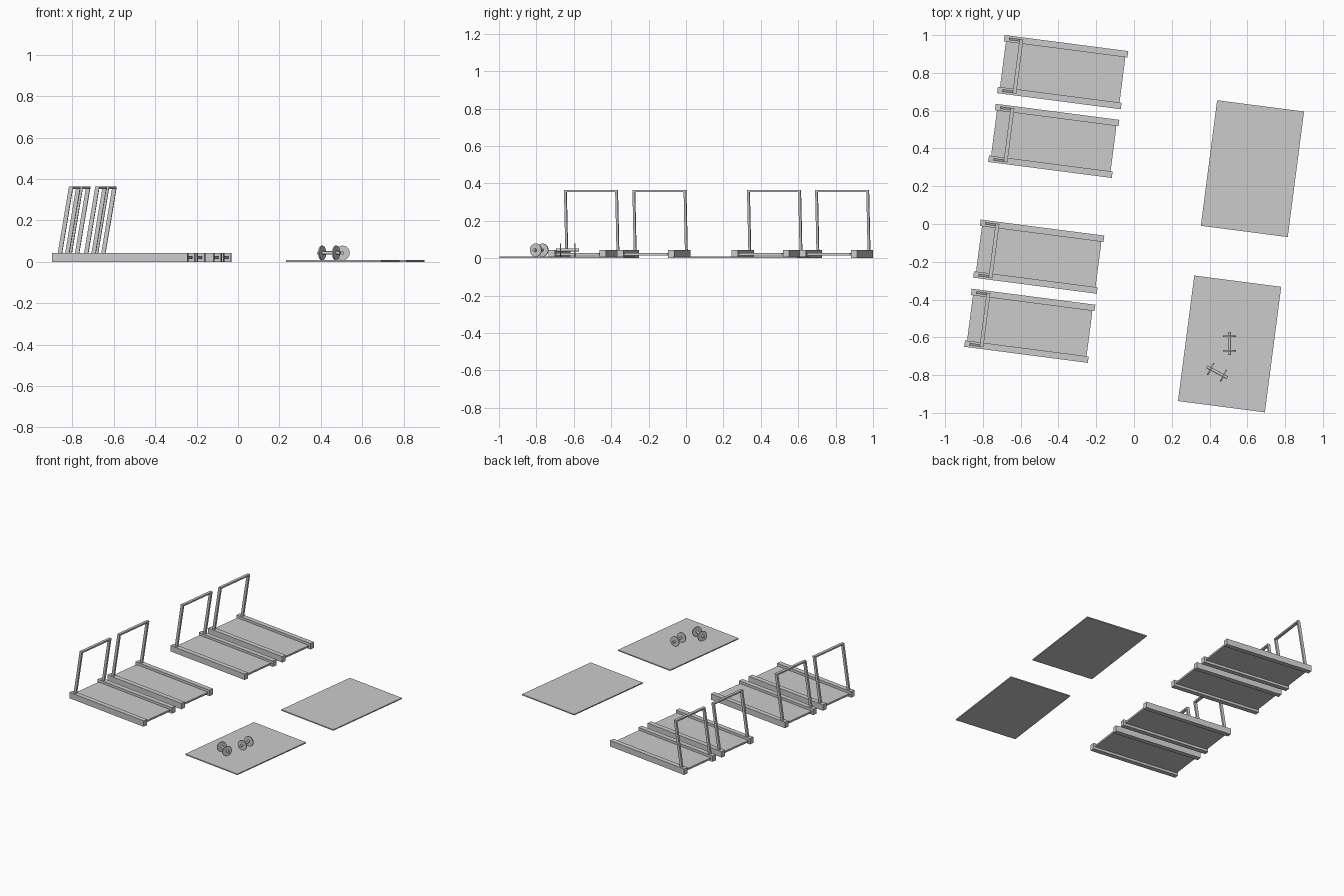
import bpy, bmesh, math
from mathutils import Matrix, Vector

if "Cube" in bpy.data.objects:
    bpy.data.objects.remove(bpy.data.objects["Cube"])

TURN = math.radians(-7.4)   # whole layout is turned slightly


def place(x, y, angle):
    return Matrix.Translation((x, y, 0)) @ Matrix.Rotation(angle, 4, 'Z')


def finish(name, bm, frame):
    bmesh.ops.recalc_face_normals(bm, faces=bm.faces)
    me = bpy.data.meshes.new(name)
    bm.to_mesh(me)
    bm.free()
    ob = bpy.data.objects.new(name, me)
    ob.matrix_world = frame
    bpy.context.collection.objects.link(ob)
    return ob


def box(name, frame, center, size, lean=0.0):
    """Box in a local frame; lean shifts the top along local x."""
    bm = bmesh.new()
    bmesh.ops.create_cube(bm, size=1)
    for v in bm.verts:
        top = v.co.z > 0
        v.co = Vector(center) + Vector(a * b for a, b in zip(v.co, size))
        if top:
            v.co.x += lean
    return finish(name, bm, frame)


def cylinder(name, frame, x, z, radius, length, sides):
    """Cylinder lying along local x."""
    bm = bmesh.new()
    m = Matrix.Translation((x, 0, z)) @ Matrix.Rotation(math.pi / 2, 4, 'Y')
    bmesh.ops.create_cone(bm, cap_ends=True, segments=sides, radius1=radius,
                          radius2=radius, depth=length, matrix=m)
    for f in bm.faces:
        f.smooth = len(f.verts) == 4
    for e in bm.edges:
        e.smooth = all(f.smooth for f in e.link_faces)
    return finish(name, bm, frame)


def treadmill(i, frame):
    n = f"treadmill_{i}_"
    # running deck and belt
    box(n + "deck", frame, (0, 0, 0.021), (0.636, 0.25, 0.008))
    box(n + "belt", frame, (0, 0, 0.021), (0.638, 0.224, 0.013))
    for side, s in (("left", 1), ("right", -1)):
        # side rail and leaning post
        box(n + side + "_rail", frame, (0, s * 0.138, 0.0215), (0.66, 0.034, 0.043))
        box(n + side + "_post", frame, (-0.293, s * 0.138, 0.2), (0.02, 0.013, 0.32), 0.054)
    # top crossbar
    box(n + "crossbar", frame, (-0.239, 0, 0.358), (0.02, 0.289, 0.011))


def dumbbell(i, x, y, angle):
    frame = place(x, y, angle)
    n = f"dumbbell_{i}_"
    cylinder(n + "bar", frame, 0, 0.043, 0.008, 0.122, 12)
    for side, s in (("left", -1), ("right", 1)):
        cylinder(n + side + "_plate", frame, s * 0.038, 0.043, 0.035, 0.007, 24)


# four treadmills in two pairs, along the turned depth axis
for i, d in enumerate((0, 0.367, 0.985, 1.354), 1):
    treadmill(i, place(-0.3775 + d * math.sin(TURN), 0.804 - d * math.cos(TURN), TURN))

# two exercise mats
for i, (x, y) in enumerate(((0.627, 0.293), (0.506, -0.635)), 1):
    box(f"exercise_mat_{i}", place(x, y, TURN), (0, 0, 0.004), (0.464, 0.67, 0.008))

# two dumbbells on the front mat
dumbbell(1, 0.505, -0.633, math.pi / 2)
dumbbell(2, 0.44, -0.785, math.radians(-28))
